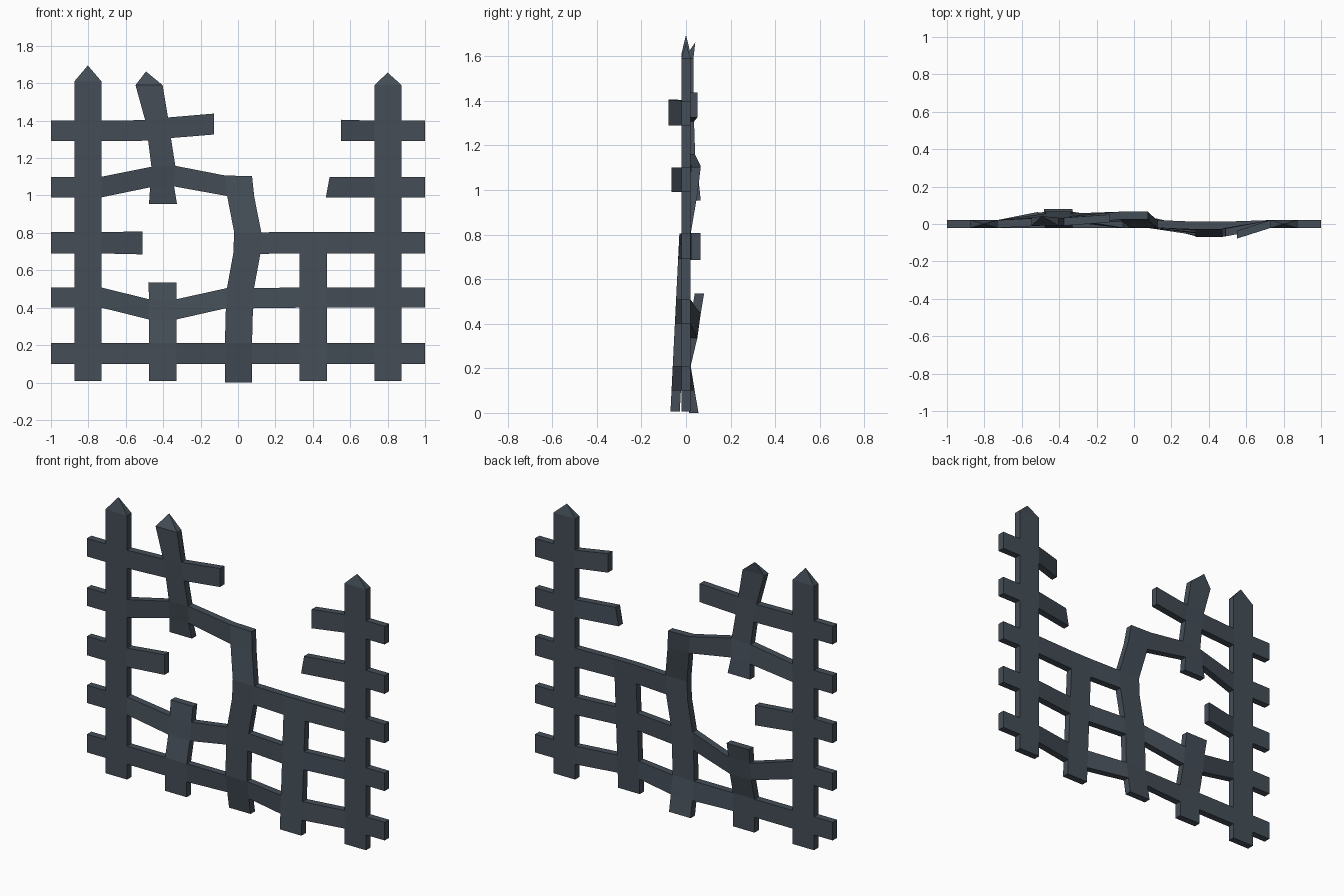
import bpy, bmesh
from mathutils import Vector

if "Cube" in bpy.data.objects:
    bpy.data.objects.remove(bpy.data.objects["Cube"])

HALF = 0.021  # half thickness of every bar

# lattice lines: bars alternate with gaps
XS = [-1, -.875, -.73, -.475, -.33, -.07, .075, .33, .475, .73, .875, 1]
ZS = [.007, .1, .21, .4, .508, .69, .805, .99, 1.1, 1.29, 1.4, 1.6]
pos = {(i, j): Vector((x, 0, z)) for i, x in enumerate(XS) for j, z in enumerate(ZS)}


def shift_crossing(i, j, dx, dz, y_low, y_high, lean=0, slope=0, narrow=0):
    """Move the four corners where a bar and a rail cross."""
    for a in (0, 1):
        for b in (0, 1):
            p = pos[i + a, j + b]
            p.x += dx + lean * (b - .5) - narrow * (a - .5)
            p.z += dz + slope * (a - .5)
            p.y = y_high if b else y_low


# snapped bar: lower piece, then leaning upper piece
shift_crossing(3, 3, 0, -.063, .03, .045)
shift_crossing(3, 7, 0, .056, .035, .02, lean=.007, slope=.005, narrow=.017)
shift_crossing(3, 9, -.025, .01, .015, .012, lean=-.016, slope=.014, narrow=.023)
# bowed middle bar
shift_crossing(5, 1, 0, 0, .018, 0)
shift_crossing(5, 3, .008, -.003, 0, 0, lean=.006)
shift_crossing(5, 5, .047, -.002, 0, 0, lean=.005)
shift_crossing(5, 7, .006, .005, .032, .045, lean=-.012, slope=-.004)

for a in (0, 1):
    # kicked foot of the middle bar, leaning top of the snapped bar
    pos[5 + a, 0].yz = (.035, 0)
    pos[3 + a, 11] += Vector((-.073, .012, -.01))
    pos[9 + a, 11].z -= .01
    pos[1 + a, 11].z += .01
    # short bar pushed forward at its foot
    for j in range(7):
        pos[7 + a, j].y = -.049 + .05 * ZS[j]

# filled cells: upright bars by column, rails by row
COLUMNS = {1: range(11), 3: [*range(4), *range(7, 11)], 5: range(8), 7: range(6), 9: range(11)}
ROWS = {1: range(11), 3: range(11), 5: [0, 1, *range(5, 11)],
        7: [*range(6), 9, 10], 9: [*range(4), 9, 10]}
cells = {(i, j) for i, js in COLUMNS.items() for j in js}
cells |= {(i, j) for j, cols in ROWS.items() for i in cols}

bm = bmesh.new()
grid = {}


def new_vert(x, y, z):
    return bm.verts.new((x, y - HALF, z))


def point(i, j):
    if (i, j) not in grid:
        grid[i, j] = new_vert(*pos[i, j])
    return grid[i, j]


def bar_stub(i, j, z, y, x0, x1):
    """Broken end of an upright bar."""
    bm.faces.new([point(i, j), point(i + 1, j), new_vert(x1, y, z), new_vert(x0, y, z)])


def rail_stub(i, j, x, y, z0, z1, skew=0):
    """Broken end of a rail."""
    bm.faces.new([point(i, j), point(i, j + 1), new_vert(x + skew, y, z1), new_vert(x, y, z0)])


# front sheet
for i, j in sorted(cells):
    bm.faces.new([point(i, j), point(i + 1, j), point(i + 1, j + 1), point(i, j + 1)])
bar_stub(3, 4, .535, .06, -.48, -.33)
bar_stub(3, 7, .954, .045, -.476, -.326)
rail_stub(2, 5, -.51, .044, .685, .807)
rail_stub(4, 9, -.128, .03, 1.326, 1.438)
rail_stub(9, 7, .47, -.045, .99, 1.1, skew=.02)
rail_stub(9, 9, .55, -.057, 1.29, 1.405)

# back sheet and rims
front = set(bm.faces)
rims = [e for e in bm.edges if len(e.link_faces) == 1]
copy = bmesh.ops.duplicate(bm, geom=list(front))
twin = copy["vert_map"]
back_verts = [g for g in copy["geom"] if isinstance(g, bmesh.types.BMVert)]
bmesh.ops.translate(bm, verts=back_verts, vec=(0, 2 * HALF, 0))
for e in rims:
    a, b = e.verts
    bm.faces.new([a, b, twin[b], twin[a]])

# pyramid tips
for i, tip in {1: (-.803, 0, 1.695), 3: (-.492, .042, 1.663), 9: (.8, 0, 1.657)}.items():
    a, b = point(i, 11), point(i + 1, 11)
    ends = {a, b, twin[a], twin[b]}
    top = next(f for f in bm.faces if set(f.verts) == ends)
    bmesh.ops.poke(bm, faces=[top])["verts"][0].co = Vector(tip)

bmesh.ops.recalc_face_normals(bm, faces=bm.faces[:])
mesh = bpy.data.meshes.new("broken_fence")
bm.to_mesh(mesh)
bm.free()

mat = bpy.data.materials.new("dark slate iron")
mat.diffuse_color = (.058, .075, .095, 1)
mat.use_nodes = True
mat.node_tree.nodes["Principled BSDF"].inputs["Base Color"].default_value = mat.diffuse_color
mesh.materials.append(mat)
bpy.context.collection.objects.link(bpy.data.objects.new("broken_fence", mesh))
